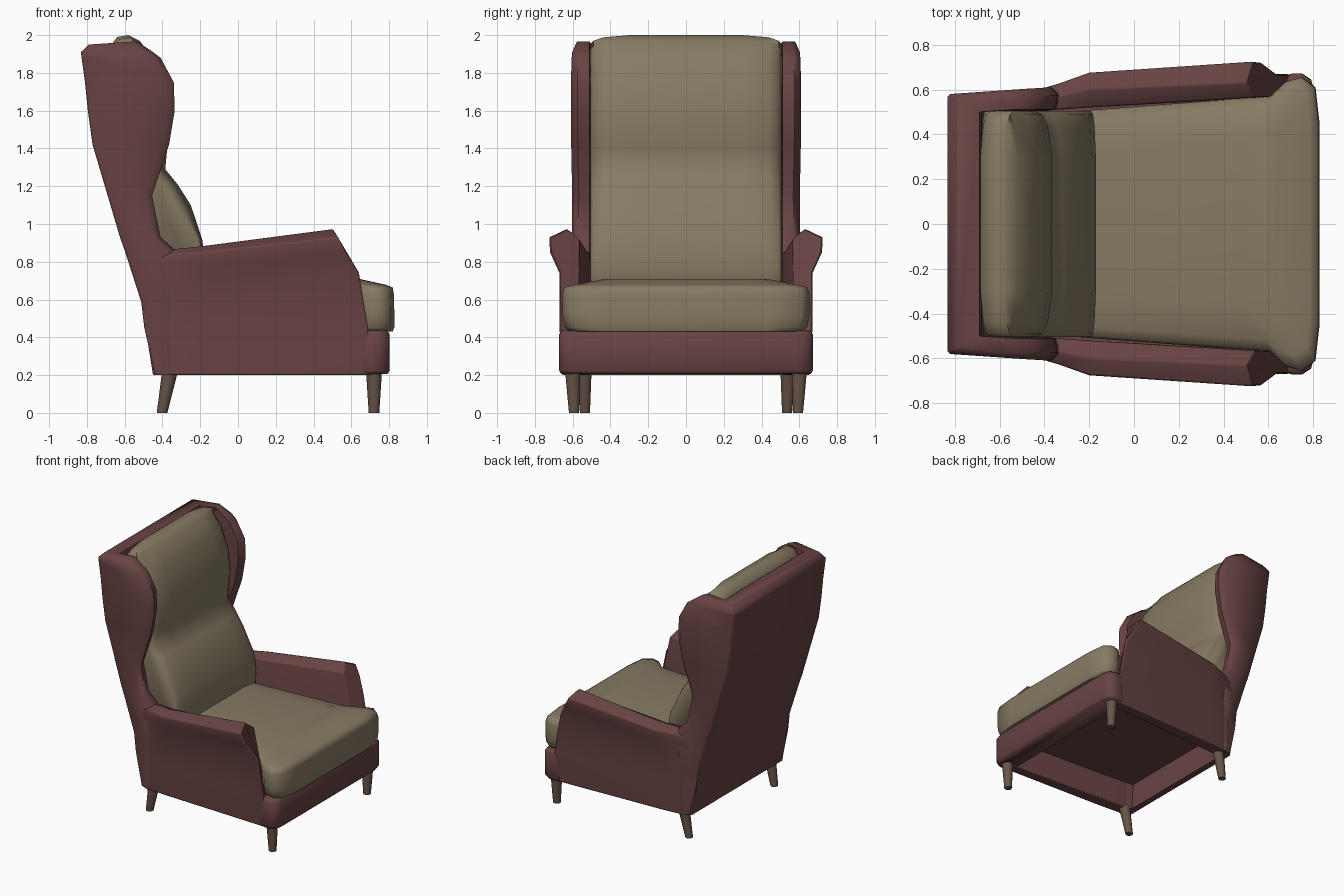
import bpy, bmesh, math


def material(name, rgb):
    m = bpy.data.materials.new(name)
    m.diffuse_color = (*rgb, 1)
    return m


RED = material("red_upholstery", (0.14, 0.056, 0.056))
TAN = material("tan_cushion", (0.24, 0.195, 0.125))
WOOD = material("leg_wood", (0.14, 0.09, 0.065))


def loft(name, rings, mat, bevel=0.0, angle=40):
    """Skin a stack of equal-length point rings and cap both ends."""
    bm = bmesh.new()
    rows = [[bm.verts.new(p) for p in r] for r in rings]
    n = len(rows[0])
    for a, b in zip(rows, rows[1:]):
        for i in range(n):
            j = (i + 1) % n
            bm.faces.new((a[i], a[j], b[j], b[i]))
    bm.faces.new(rows[0])
    bm.faces.new(rows[-1])
    bmesh.ops.recalc_face_normals(bm, faces=bm.faces)
    me = bpy.data.meshes.new(name)
    bm.to_mesh(me)
    bm.free()
    ob = bpy.data.objects.new(name, me)
    bpy.context.collection.objects.link(ob)
    me.materials.append(mat)
    if bevel:
        b = ob.modifiers.new("soft_edges", 'BEVEL')
        b.width, b.segments, b.angle_limit = bevel, 2, math.radians(35)
    bpy.ops.object.select_all(action='DESELECT')
    bpy.context.view_layer.objects.active = ob
    ob.select_set(True)
    bpy.ops.object.shade_smooth_by_angle(angle=math.radians(angle))
    return ob


# winged back shell: U-shaped plans stacked by height (z, back x, wing tip x, inner back x)
levels = [(0.20, -0.45, -0.33, -0.40), (0.58, -0.51, -0.33, -0.42),
          (0.86, -0.60, -0.33, -0.48), (0.93, -0.625, -0.41, -0.50),
          (1.15, -0.69, -0.455, -0.56), (1.42, -0.77, -0.365, -0.62),
          (1.60, -0.795, -0.335, -0.66), (1.75, -0.81, -0.34, -0.67),
          (1.88, -0.828, -0.41, -0.68), (1.91, -0.832, -0.45, -0.68),
          (1.965, -0.79, -0.53, -0.69)]
rings = []
for z, xb, xf, xi in levels:
    zb = z - 0.015 if z > 1.95 else z
    yo = 0.58 + 0.06 * (xf + 0.83) - (0.02 if z > 1.95 else 0)
    yb = 0.58 if z < 1.95 else 0.56
    half = [(xb + 0.012, yb, zb), (xf - 0.04, yo, z), (xf, yo - 0.035, z),
            (xf - 0.02, 0.51, z), (xi, 0.50, zb)]
    half.insert(0, (xb, yb - 0.012, zb))
    rings.append(half + [(x, -y, w) for x, y, w in reversed(half)])
loft("wing_back_shell", rings, RED, angle=60)

# arms: rolled sections emerging from the shell, near the wing, and at the raked front
back = [(-0.44, 0.585, 0.20), (-0.50, 0.575, 0.45), (-0.53, 0.57, 0.70), (-0.53, 0.57, 0.79),
        (-0.50, 0.57, 0.82), (-0.46, 0.55, 0.85), (-0.44, 0.51, 0.84), (-0.43, 0.51, 0.20)]
near = [(-0.34, 0.61, 0.20), (-0.34, 0.615, 0.45), (-0.34, 0.61, 0.70), (-0.34, 0.625, 0.79),
        (-0.34, 0.625, 0.84), (-0.34, 0.57, 0.868), (-0.34, 0.51, 0.85), (-0.34, 0.51, 0.20)]
mid = [(-0.20, 0.62, 0.20), (-0.20, 0.635, 0.45), (-0.20, 0.635, 0.70), (-0.20, 0.675, 0.79),
       (-0.20, 0.675, 0.85), (-0.20, 0.60, 0.883), (-0.20, 0.52, 0.85), (-0.20, 0.52, 0.20)]
front = [(0.705, 0.655, 0.20), (0.69, 0.67, 0.45), (0.635, 0.67, 0.74), (0.57, 0.72, 0.85),
         (0.53, 0.725, 0.93), (0.50, 0.63, 0.975), (0.54, 0.565, 0.92), (0.70, 0.57, 0.20)]
for side, s in (("left", 1), ("right", -1)):
    loft(side + "_arm", [[(x, s * y, z) for x, y, z in r] for r in (back, near, mid, front)],
         RED, bevel=0.008, angle=60)

# front rail with rounded corners, and the deck under the seat
half = [(0.66, 0.66), (0.71, 0.672), (0.75, 0.672), (0.79, 0.645), (0.803, 0.60)]
rings = []
for z, d in ((0.205, 0.012), (0.225, 0), (0.415, 0), (0.435, 0.012)):
    h = [(x - d, y - d, z) for x, y in half]
    rings.append(h + [(x, -y, w) for x, y, w in reversed(h)])
loft("front_rail", rings, RED, angle=60)
loft("seat_deck", [[(-0.42, -0.56, z), (0.70, -0.56, z), (0.70, 0.56, z), (-0.42, 0.56, z)]
                   for z in (0.41, 0.44)], RED)

# T-shaped seat cushion: one outline scaled per height (z, x scale, y scale), nose tipped down
half = [(-0.44, 0.49), (0.61, 0.57), (0.68, 0.635), (0.75, 0.655), (0.81, 0.61), (0.828, 0.45)]
plan = half + [(x, -y) for x, y in reversed(half)]
cx = 0.2
rings = []
for z, kx, ky in ((0.43, 0.985, 0.94), (0.455, 1.0, 0.98), (0.52, 1.0, 1.0), (0.63, 0.995, 1.0),
                  (0.665, 0.985, 0.98), (0.69, 0.93, 0.90), (0.71, 0.70, 0.65)):
    rings.append([(cx + (x - cx) * kx, y * ky,
                   z - (0.012 if z > 0.68 and x > 0.65 and kx > 0.9 else 0)) for x, y in plan])
loft("seat_cushion", rings, TAN, angle=60)

# back cushion: side profile swept across the width, rounded off at the ends
profile = [(-0.38, 0.50), (-0.18, 0.62), (-0.17, 0.78), (-0.19, 0.92), (-0.25, 1.10),
           (-0.32, 1.21), (-0.385, 1.29), (-0.375, 1.40), (-0.365, 1.52), (-0.385, 1.68),
           (-0.44, 1.86), (-0.52, 1.97), (-0.58, 2.00), (-0.64, 1.99), (-0.685, 1.93),
           (-0.68, 1.60), (-0.62, 1.25), (-0.52, 0.90)]
ends = ((0.505, 0.08, 0.045), (0.49, 0.045, 0.03), (0.44, 0.02, 0.012), (0.3, 0, 0))
stations = [(-y, p, d) for y, p, d in ends] + [(0, 0, 0)] + list(reversed(ends))
rings = []
for y, pull, drop in stations:
    ring = []
    for i, (x, z) in enumerate(profile):
        if i < 12:                                  # front face falls back at the ends
            x -= pull * (0.3 if z < 1.0 else 1.0)
        elif z > 1.9:                               # rear top edge rounds forwards
            x += pull * 0.6
        ring.append((x, y, z - (drop if z > 1.8 else 0)))
    rings.append(ring)
loft("back_cushion", rings, TAN, angle=60)

# tapered round legs, the back pair raked backwards
for side, s in (("left", 1), ("right", -1)):
    for name, top, foot in (("front_leg", (0.72, 0.60, 0.22), (0.72, 0.593, 0)),
                            ("back_leg", (-0.36, 0.54, 0.22), (-0.402, 0.535, 0))):
        rings = []
        for (x, y, z), r in ((foot, 0.028), (top, 0.042)):
            rings.append([(x + r * math.cos(a * math.tau / 10),
                           s * y + r * math.sin(a * math.tau / 10), z) for a in range(10)])
        loft(f"{side}_{name}", rings, WOOD)
